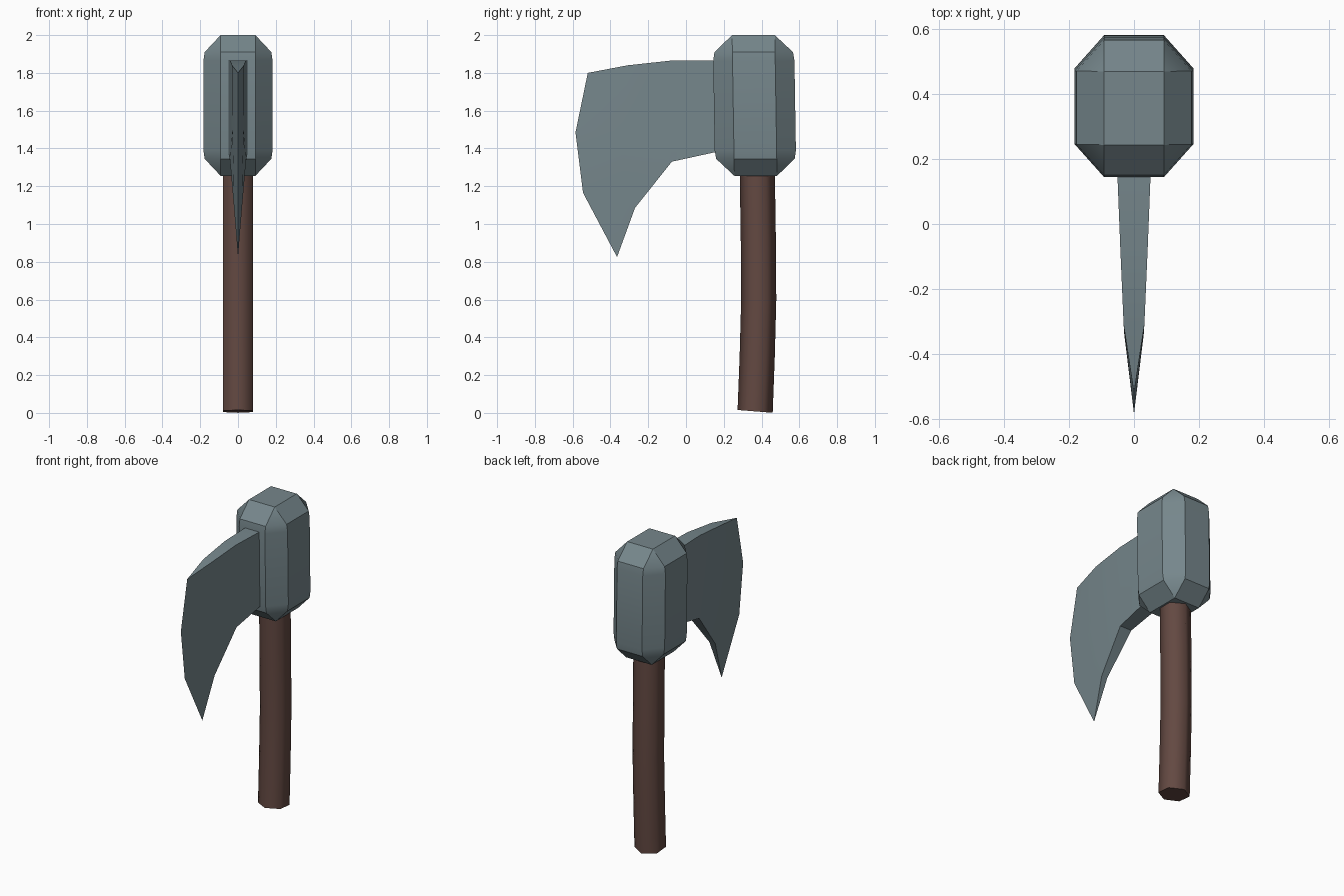
import bpy, bmesh, math

if "Cube" in bpy.data.objects:
    bpy.data.objects.remove(bpy.data.objects["Cube"])


def material(name, rgb):
    m = bpy.data.materials.new(name)
    m.diffuse_color = (*rgb, 1)
    m.use_nodes = True
    m.node_tree.nodes["Principled BSDF"].inputs["Base Color"].default_value = m.diffuse_color
    return m


steel = material("blue grey steel", (0.18, 0.24, 0.26))
wood = material("dark brown wood", (0.125, 0.066, 0.054))


def finish(bm, name, mat, angle):
    """Clean the mesh, make the object, and smooth the shallow edges."""
    bmesh.ops.remove_doubles(bm, verts=bm.verts, dist=0.0005)
    bmesh.ops.recalc_face_normals(bm, faces=bm.faces)
    me = bpy.data.meshes.new(name)
    bm.to_mesh(me)
    bm.free()
    me.materials.append(mat)
    ob = bpy.data.objects.new(name, me)
    bpy.context.collection.objects.link(ob)
    bpy.ops.object.select_all(action='DESELECT')
    ob.select_set(True)
    bpy.context.view_layer.objects.active = ob
    bpy.ops.object.shade_smooth_by_angle(angle=math.radians(angle))


def loft(rings):
    """Skin a stack of equal-length rings and cap both ends."""
    bm = bmesh.new()
    loops = [[bm.verts.new(p) for p in r] for r in rings]
    n = len(loops[0])
    for a, b in zip(loops, loops[1:]):
        for i in range(n):
            j = (i + 1) % n
            bm.faces.new((a[i], a[j], b[j], b[i]))
    bm.faces.new(loops[0])
    bm.faces.new(loops[-1])
    return bm


# Head: chamfered block whose end rings close from octagon to rectangle
IX, IY = 0.092, 0.113


def head_ring(z, grow):
    cy = 0.357 + (2.0 - z) * 0.016
    ox, oy = IX + 0.091 * grow, IY + 0.102 * grow
    return [(x, cy + y, z) for x, y in (
        (ox, -IY), (ox, IY), (IX, oy), (-IX, oy),
        (-ox, IY), (-ox, -IY), (-IX, -oy), (IX, -oy))]


finish(loft([head_ring(z, g) for z, g in (
    (1.255, 0), (1.345, 0.93), (1.39, 1),
    (1.865, 1), (1.91, 0.93), (2.0, 0))]), "axe_head", steel, 30)

# Handle: gently curved six-sided shaft with a tilted bottom
R = 0.093


def handle_ring(z, cy, tilt):
    pts = []
    for k in range(6):
        a = math.radians(90 + 60 * k)
        y = R * math.sin(a)
        pts.append((R * math.cos(a), cy + y, z - tilt * y))
    return pts


finish(loft([handle_ring(*r) for r in (
    (0.008, 0.366, 0.08), (0.3, 0.377, 0.04), (0.6, 0.385, 0.01),
    (0.9, 0.383, 0), (1.3, 0.377, 0))]), "handle", wood, 65)

# Blade: (y, z, half thickness), mirrored across x = 0
pts = {
    "r_top": (0.2, 1.865, 0.053), "r_bot": (0.2, 1.39, 0.053),
    "a_top": (-0.08, 1.865, 0.042), "a_bot": (-0.075, 1.33, 0.042),
    "b_top": (-0.31, 1.84, 0.032), "b_bot": (-0.27, 1.085, 0.021),
    "m1": (-0.34, 1.5, 0.030), "m2": (-0.33, 1.24, 0.023),
    "e0": (-0.52, 1.80, 0), "e1": (-0.585, 1.485, 0),
    "e2": (-0.545, 1.165, 0), "tip": (-0.365, 0.825, 0),
}
cheeks = ["r_top a_top a_bot r_bot", "a_top b_top m1 a_bot",
          "a_bot m1 m2 b_bot", "b_top e0 e1 m1", "m1 e1 e2 m2",
          "m2 e2 tip b_bot"]
rim = ["r_top", "a_top", "b_top", "e0"], ["tip", "b_bot", "a_bot", "r_bot", "r_top"]

bm = bmesh.new()
sides = []
for s in (1, -1):
    v = {k: (bm.verts.new((s * t, y, z)) if t or s == 1 else sides[0][k])
         for k, (y, z, t) in pts.items()}
    sides.append(v)
    for f in cheeks:
        bm.faces.new([v[k] for k in f.split()])
for path in rim:
    for a, b in zip(path, path[1:]):
        quad = [sides[0][a], sides[0][b], sides[1][b], sides[1][a]]
        bm.faces.new(list(dict.fromkeys(quad)))
finish(bm, "blade", steel, 30)
